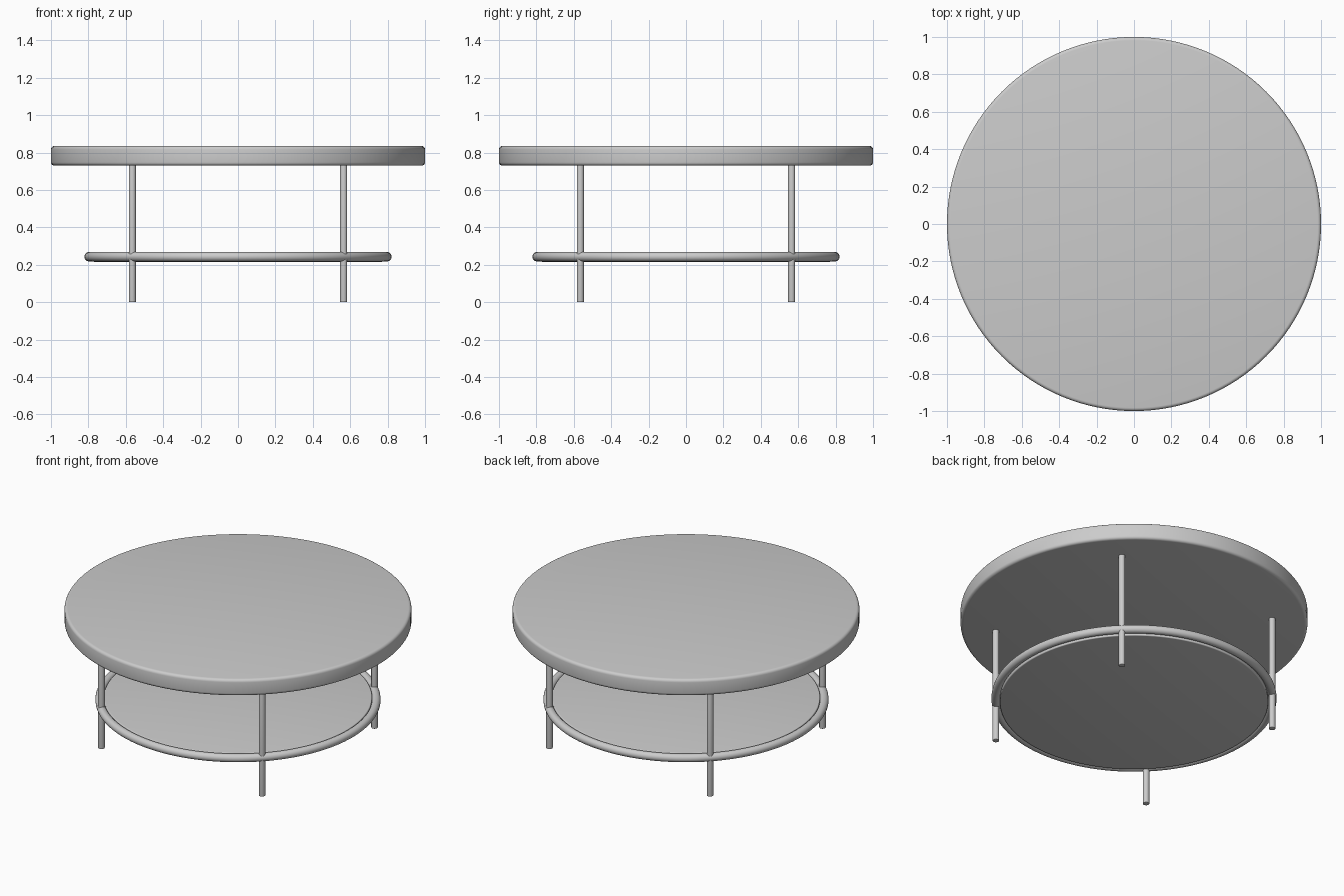
import bpy, math

if "Cube" in bpy.data.objects:
    bpy.data.objects.remove(bpy.data.objects["Cube"])

grey = bpy.data.materials.new("light grey")
grey.diffuse_color = (0.6, 0.6, 0.6, 1)
grey.use_nodes = True
grey.node_tree.nodes["Principled BSDF"].inputs["Base Color"].default_value = grey.diffuse_color


def finish(name, bevel=0.0, segments=4):
    ob = bpy.context.object
    ob.name = name
    ob.data.materials.append(grey)
    if bevel:
        mod = ob.modifiers.new("rounded edge", 'BEVEL')
        mod.width = bevel
        mod.segments = segments
        mod.limit_method = 'ANGLE'
        mod.angle_limit = math.radians(40)
        bpy.ops.object.modifier_apply(modifier=mod.name)
    bpy.ops.object.shade_smooth_by_angle(angle=math.radians(35))
    return ob


def cylinder(name, r, z0, z1, x=0, y=0, sides=128, bevel=0.0):
    bpy.ops.mesh.primitive_cylinder_add(
        vertices=sides, radius=r, depth=z1 - z0, location=(x, y, (z0 + z1) / 2))
    return finish(name, bevel)


# Thick round top with softened rim
cylinder("table_top", 1.0, 0.73, 0.835, bevel=0.018)

# Lower shelf disc, fitted inside the ring
cylinder("lower_shelf", 0.773, 0.215, 0.262, bevel=0.006)

# Tubular ring around the shelf
bpy.ops.mesh.primitive_torus_add(
    major_radius=0.797, minor_radius=0.025, major_segments=128,
    minor_segments=20, location=(0, 0, 0.243))
finish("shelf_ring")

# Four slim round legs passing through the ring
for sx, side in ((-1, "left"), (1, "right")):
    for sy, end in ((-1, "front"), (1, "back")):
        cylinder(f"{end}_{side}_leg", 0.019, 0.0, 0.74,
                 0.565 * sx, 0.565 * sy, sides=24, bevel=0.003)
